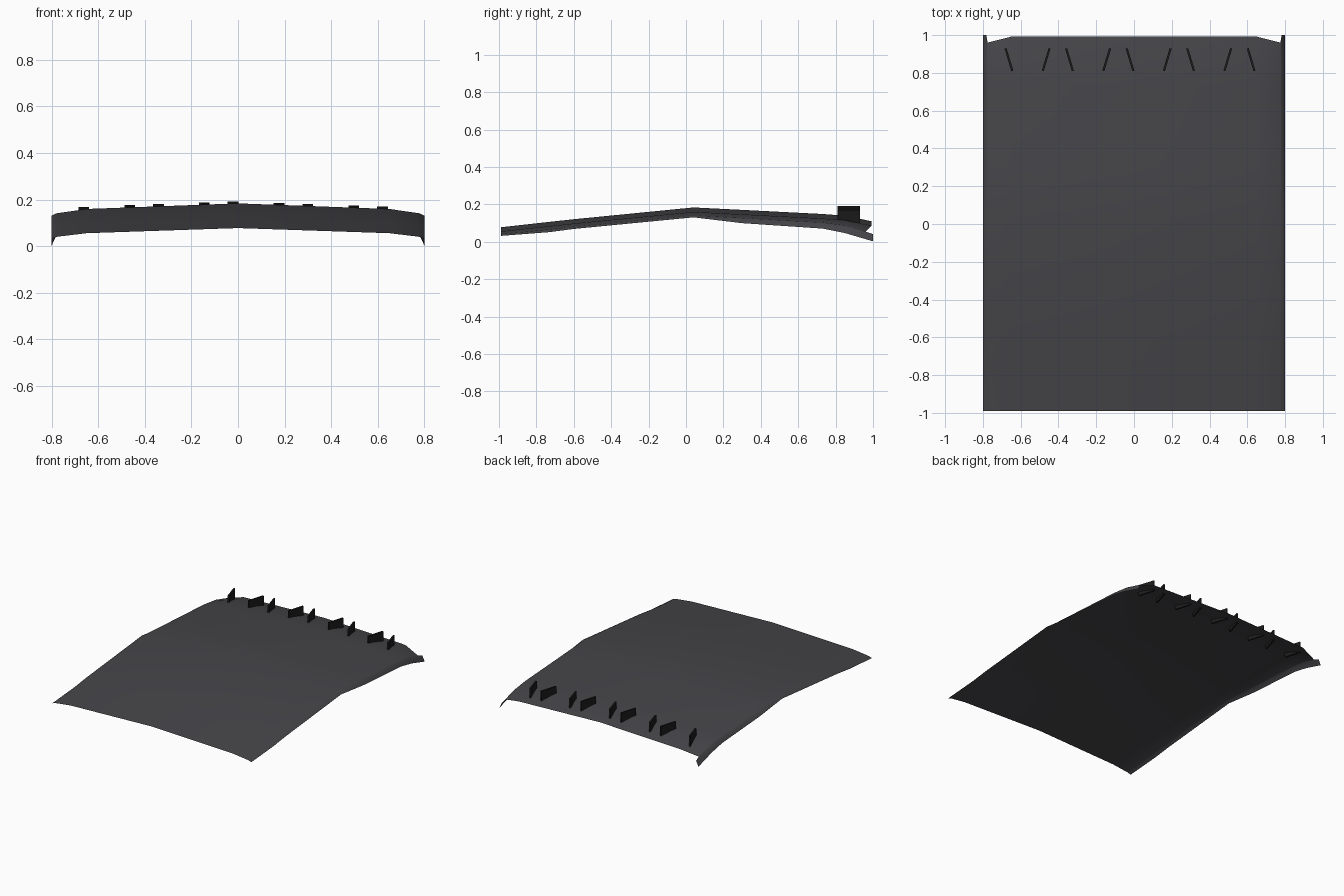
import bpy, bmesh, math
from mathutils import Matrix

if "Cube" in bpy.data.objects:
    bpy.data.objects.remove(bpy.data.objects["Cube"])


def material(name, rgb):
    m = bpy.data.materials.new(name)
    m.diffuse_color = (*rgb, 1)
    m.use_nodes = True
    m.node_tree.nodes["Principled BSDF"].inputs["Base Color"].default_value = m.diffuse_color
    return m


panel_mat = material("panel_grey", (0.06, 0.058, 0.065))
fin_mat = material("fin_black", (0.012, 0.012, 0.012))


def finish(name, bm, mat, angle):
    bmesh.ops.recalc_face_normals(bm, faces=bm.faces)
    mesh = bpy.data.meshes.new(name)
    bm.to_mesh(mesh)
    bm.free()
    ob = bpy.data.objects.new(name, mesh)
    bpy.context.collection.objects.link(ob)
    mesh.materials.append(mat)
    bpy.ops.object.select_all(action='DESELECT')
    ob.select_set(True)
    bpy.context.view_layer.objects.active = ob
    bpy.ops.object.shade_smooth_by_angle(angle=math.radians(angle))
    return ob


# Roof skin, right half: y, then heights at the five columns
columns = [0, 0.65, 0.775, 0.782, 0.8]
rows = [
    (-0.99, 0.078, 0.056, 0.041, 0.039, 0.032),
    (-0.73, 0.107, 0.084, 0.067, 0.064, 0.052),
    (-0.60, 0.121, 0.098, 0.081, 0.079, 0.069),
    (0.04, 0.184, 0.160, 0.142, 0.140, 0.131),
    (0.30, 0.171, 0.147, 0.127, 0.124, 0.100),
    (0.73, 0.149, 0.125, 0.103, 0.099, 0.071),
    (0.85, 0.140, 0.115, 0.088, 0.083, 0.047),
    (0.995, 0.110, 0.087, 0.055, 0.042, 0.003),
]
rear_y = [0.992, 0.992, 0.96, 1.0, 1.0]      # notched rear corner
bm = bmesh.new()
grid = []
for i, (y, *heights) in enumerate(rows):
    last = i == len(rows) - 1
    grid.append([bm.verts.new((x, rear_y[j] if last else y, z))
                 for j, (x, z) in enumerate(zip(columns, heights))])
for a, b in zip(grid, grid[1:]):
    for j in range(len(columns) - 1):
        bm.faces.new((a[j], a[j + 1], b[j + 1], b[j]))
roof = finish("roof_skin", bm, panel_mat, 40)
mirror = roof.modifiers.new("mirror", 'MIRROR')
mirror.use_clip = True

# Row of slanted airflow fins along the rear, following the crown
lean = math.atan2(0.036, 0.12)
for k in range(9):
    pair, odd = divmod(k, 2)
    x = -0.662 + 0.3205 * pair + (0.197 if odd else 0)
    top = 0.193 - 0.036 * abs(x)
    bm = bmesh.new()
    bmesh.ops.create_cube(bm, size=1)
    bmesh.ops.scale(bm, vec=(0.011, 0.124, 0.08), verts=bm.verts)
    turn = Matrix.Rotation(-lean if odd else lean, 4, 'Z')
    bmesh.ops.transform(bm, verts=bm.verts,
                        matrix=Matrix.Translation((x, 0.87, top - 0.04)) @ turn)
    finish("airflow_fin_%d" % (k + 1), bm, fin_mat, 30)
